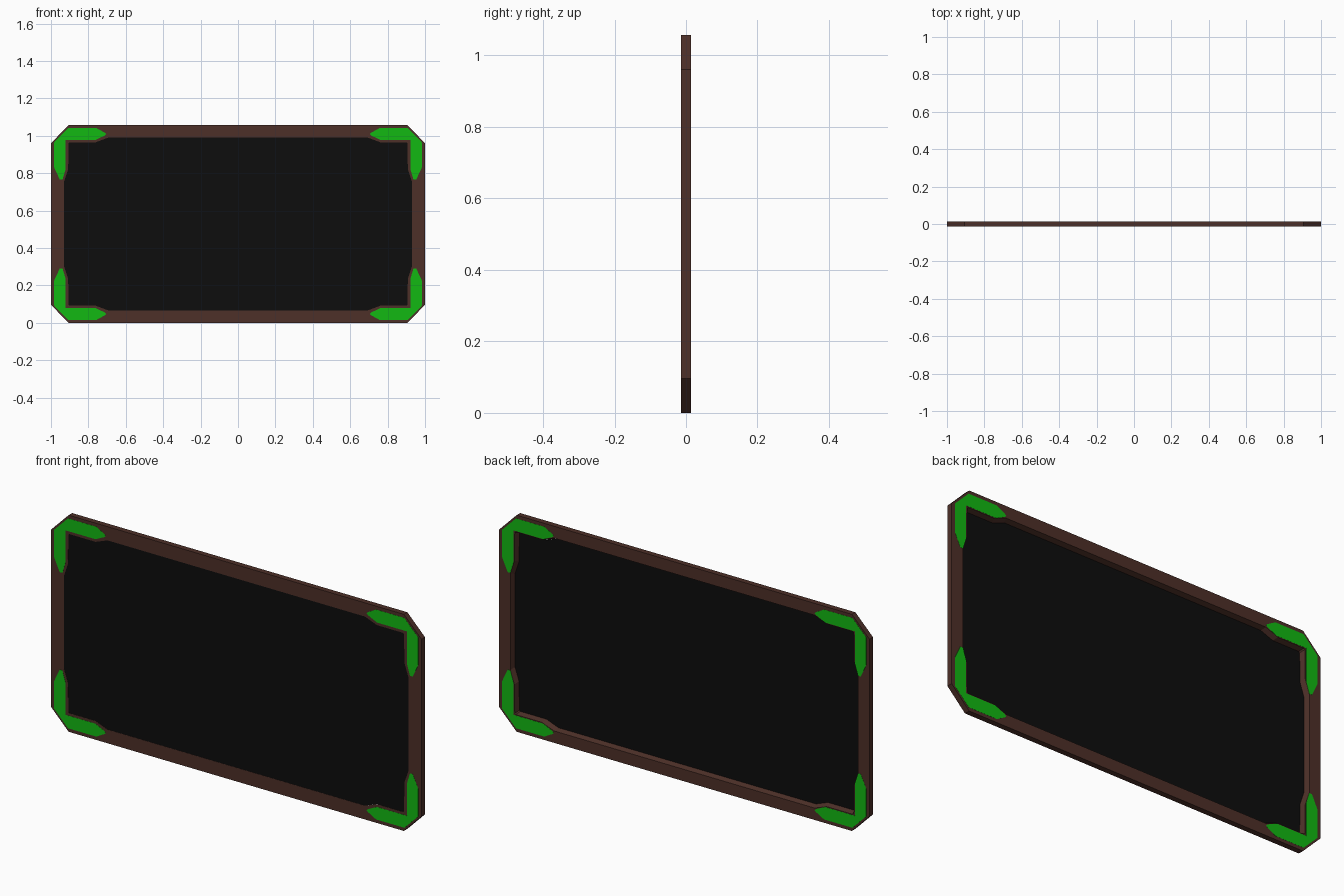
import bpy, bmesh

if "Cube" in bpy.data.objects:
    bpy.data.objects.remove(bpy.data.objects["Cube"])

D = 0.0135           # half thickness
ZC = 0.5285          # height of the centre


def material(name, rgb):
    m = bpy.data.materials.new(name)
    m.diffuse_color = (*rgb, 1)
    m.use_nodes = True
    m.node_tree.nodes["Principled BSDF"].inputs["Base Color"].default_value = m.diffuse_color
    return m


brown = material("dark brown", (0.075, 0.029, 0.021))
black = material("black", (0.004, 0.004, 0.004))
green = material("green", (0.006, 0.48, 0.006))


def around(quarter):
    """Mirror a quarter profile into a full closed loop."""
    loop = list(quarter)
    loop += [(-x, z) for x, z in reversed(quarter)]
    loop += [(-x, -z) for x, z in quarter]
    loop += [(x, -z) for x, z in reversed(quarter)]
    return loop


def make(name, bm, mat):
    bmesh.ops.recalc_face_normals(bm, faces=bm.faces)
    me = bpy.data.meshes.new(name)
    bm.to_mesh(me)
    bm.free()
    me.materials.append(mat)
    ob = bpy.data.objects.new(name, me)
    bpy.context.collection.objects.link(ob)
    return ob


def ring(bm, pts, y):
    return [bm.verts.new((x, y, z + ZC)) for x, z in pts]


def bridge(bm, a, b):
    n = len(a)
    for i in range(n):
        j = (i + 1) % n
        bm.faces.new((a[i], a[j], b[j], b[i]))


def prism(name, pts, y0, y1, mat):
    bm = bmesh.new()
    a, b = ring(bm, pts, y0), ring(bm, pts, y1)
    bm.faces.new(a)
    bm.faces.new(b)
    bridge(bm, a, b)
    return make(name, bm, mat)


# Frame: chamfered outside, thickened inner corners, opening flares to the back
outer = [(1, .227), (1, .292), (1, .4325), (.905, ZC), (.76, ZC), (.695, ZC)]
inner = [(.93, .227), (.908, .292), (.906, .432), (.901, .437),
         (.76, .437), (.695, .4615)]
flared = [(x + .009, z + .009) for x, z in inner]

bm = bmesh.new()
loops = [ring(bm, around(p), y) for p, y in
         ((outer, -D), (outer, D), (flared, D), (inner, -D))]
for i in range(4):
    bridge(bm, loops[i], loops[(i + 1) % 4])
make("frame", bm, brown)

# Board panel, almost flush with the front and recessed at the back
prism("board_panel", around(inner), -D + .001, -D + .004, black)

# Green corner plates on both faces
corner = [(.908, .512), (.755, .512), (.712, .488), (.704, .481), (.712, .473),
          (.76, .450), (.922, .450), (.922, .292), (.938, .238), (.953, .238),
          (.983, .302), (.983, .4365)]
for side, y in (("front", -D), ("back", D)):
    for sx, h in ((-1, "left"), (1, "right")):
        for sz, v in ((-1, "lower"), (1, "upper")):
            pts = [(sx * x, sz * z) for x, z in corner]
            prism(f"{side}_{v}_{h}_corner_plate", pts, y - .0006, y + .0006, green)
